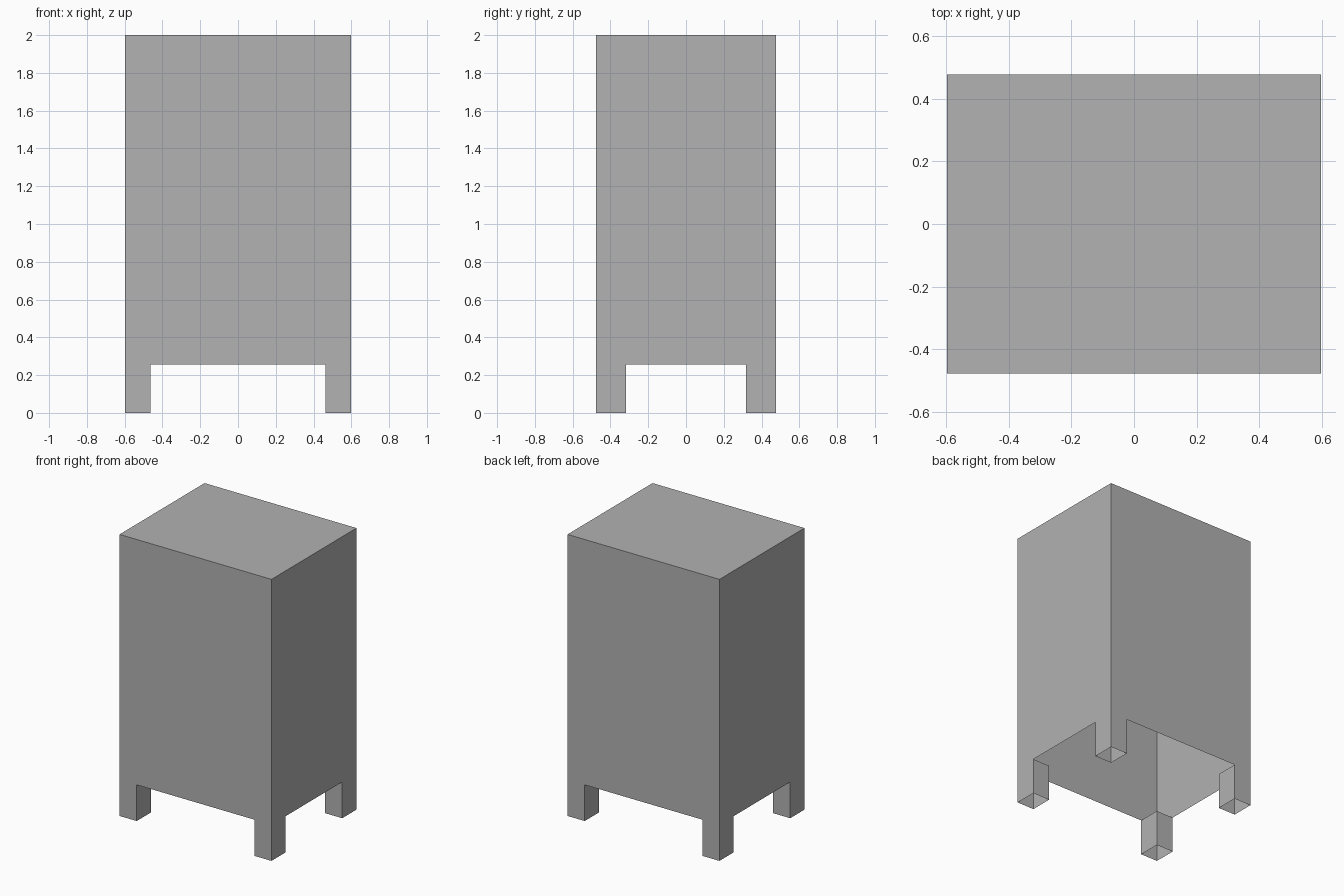
import bpy
import bmesh
from mathutils import Vector

if "Cube" in bpy.data.objects:
    bpy.data.objects.remove(bpy.data.objects["Cube"])

HALF_X, HALF_Y, TOP = 0.597, 0.477, 2.0   # outer size
LEG_X, LEG_Y, LEG_H = 0.135, 0.16, 0.257  # leg width, depth, height

grey = bpy.data.materials.new("plain grey")
grey.diffuse_color = (0.445, 0.445, 0.445, 1.0)
grey.use_nodes = True
grey.node_tree.nodes["Principled BSDF"].inputs["Base Color"].default_value = grey.diffuse_color


def open_box(name, low, high, open_top):
    """Thin-walled box without a bottom, and optionally without a top."""
    low, high = Vector(low), Vector(high)
    bm = bmesh.new()
    bmesh.ops.create_cube(bm, size=1.0)
    removed = [f for f in bm.faces
               if f.normal.z < -0.5 or (open_top and f.normal.z > 0.5)]
    bmesh.ops.delete(bm, geom=removed, context='FACES_ONLY')
    bmesh.ops.scale(bm, vec=high - low, verts=bm.verts)
    bmesh.ops.translate(bm, vec=(low + high) / 2, verts=bm.verts)
    mesh = bpy.data.meshes.new(name)
    bm.to_mesh(mesh)
    bm.free()
    mesh.materials.append(grey)
    obj = bpy.data.objects.new(name, mesh)
    bpy.context.collection.objects.link(obj)
    return obj


# Cabinet body: hollow shell, open underneath
open_box("cabinet_body", (-HALF_X, -HALF_Y, LEG_H), (HALF_X, HALF_Y, TOP), False)

# Four hollow corner legs, flush with the outer walls
for side_y, y in (("front", -HALF_Y), ("back", HALF_Y - LEG_Y)):
    for side_x, x in (("left", -HALF_X), ("right", HALF_X - LEG_X)):
        open_box(f"{side_y}_{side_x}_leg", (x, y, 0),
                 (x + LEG_X, y + LEG_Y, LEG_H), True)
